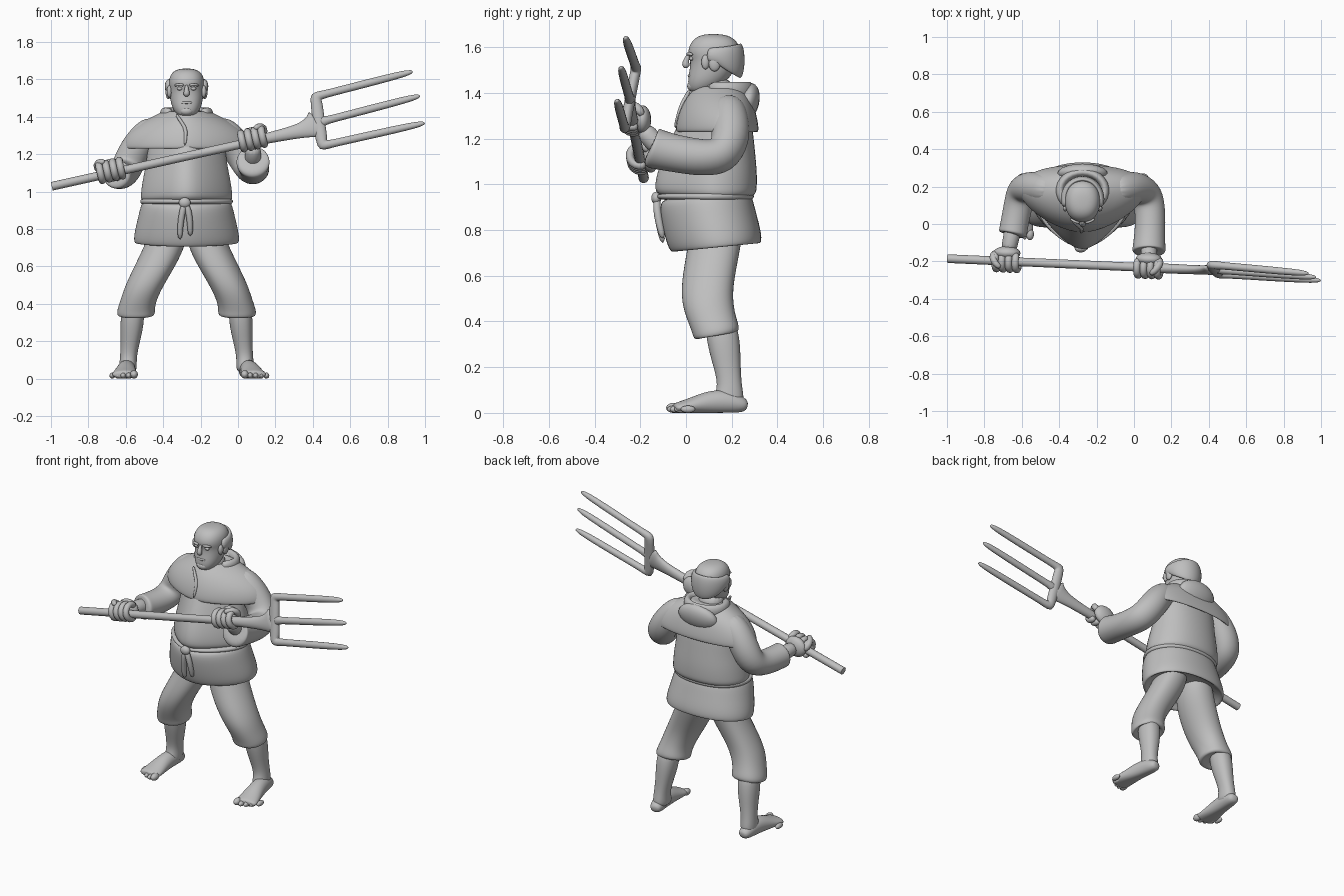
import bpy, bmesh
from math import sin, cos, pi, radians
from mathutils import Vector as V, Matrix

if "Cube" in bpy.data.objects:
    bpy.data.objects.remove(bpy.data.objects["Cube"])

MID = -0.275  # body centre line
clay = bpy.data.materials.new("plain_grey")
clay.use_nodes = True
clay.diffuse_color = (0.52, 0.52, 0.52, 1)
clay.node_tree.nodes["Principled BSDF"].inputs["Base Color"].default_value = (0.52, 0.52, 0.52, 1)


def finish(name, bm, levels):
    bmesh.ops.recalc_face_normals(bm, faces=bm.faces[:])
    for f in bm.faces:
        f.smooth = True
    mesh = bpy.data.meshes.new(name)
    bm.to_mesh(mesh)
    bm.free()
    mesh.materials.append(clay)
    ob = bpy.data.objects.new(name, mesh)
    bpy.context.collection.objects.link(ob)
    if levels:
        mod = ob.modifiers.new("smooth", "SUBSURF")
        mod.levels = mod.render_levels = levels
    else:
        bpy.ops.object.select_all(action="DESELECT")
        ob.select_set(True)
        bpy.context.view_layer.objects.active = ob
        bpy.ops.object.shade_smooth_by_angle(angle=radians(40))
    return ob


def skin(name, rings, levels, floor=False):
    """Bridge rings of points and cap both ends."""
    bm = bmesh.new()
    loops = [[bm.verts.new((p[0], p[1], max(p[2], 0) if floor else p[2])) for p in r] for r in rings]
    n = len(loops[0])
    for a, b in zip(loops, loops[1:]):
        for i in range(n):
            bm.faces.new((a[i], a[(i + 1) % n], b[(i + 1) % n], b[i]))
    bm.faces.new(loops[0])
    bm.faces.new(loops[-1])
    return finish(name, bm, levels)


def stack(name, rows, keel=0, mix=0.5, tilt=0, n=16, levels=2):
    """Horizontal rings: z, centre x, half width, front y, back y."""
    rings = []
    for z, cx, rx, yf, yb in rows:
        cy, ring = yf + mix * (yb - yf), []
        for i in range(n):
            c, s = cos(2 * pi * i / n), sin(2 * pi * i / n)
            x = cx + rx * (1 if c > 0 else -1) * abs(c) ** 0.85
            front = (1 - keel) * -s + keel * (1 - abs(c))
            y = cy + (yb - cy) * s if s >= 0 else cy - (cy - yf) * front
            ring.append((x, y, z + tilt * (y - cy)))
        rings.append(ring)
    return skin(name, rings, levels)


def tube(name, pts, up=(0, 0, 1), n=12, levels=1, floor=False):
    """Sweep: x, y, z, radius along up, optional radius across."""
    pos, rings = [V(p[:3]) for p in pts], []
    for i, p in enumerate(pts):
        t = (pos[min(i + 1, len(pos) - 1)] - pos[max(i - 1, 0)]).normalized()
        b = V(up)
        b = (b - t * b.dot(t)).normalized()
        a = t.cross(b)
        rings.append([pos[i] + b * p[3] * cos(2 * pi * k / n) + a * p[-1] * sin(2 * pi * k / n)
                      for k in range(n)])
    return skin(name, rings, levels, floor)


def blob(name, loc, size, rot=None):
    bm = bmesh.new()
    m = Matrix.Translation(loc) @ (rot or Matrix()) @ Matrix.Diagonal((*size, 1))
    bmesh.ops.create_uvsphere(bm, u_segments=20, v_segments=12, radius=1, matrix=m)
    return finish(name, bm, 0)


# Tunic, skirt and belt
stack("tunic", [(.93, MID, .22, -.08, .27), (.955, MID, .25, -.15, .31), (.985, MID, .25, -.165, .315),
                (1.06, MID, .24, -.15, .315), (1.15, MID, .22, -.11, .305), (1.25, MID, .21, -.06, .295),
                (1.36, MID, .18, 0, .27), (1.42, MID, .09, .04, .22)], keel=.65, mix=.6)
stack("tunic_skirt", [(.96, MID, .22, -.09, .26), (.945, MID, .245, -.13, .29), (.86, MID, .265, -.12, .31),
                      (.77, MID, .287, -.10, .335), (.725, MID, .287, -.08, .335), (.722, MID, .27, -.06, .32),
                      (.78, MID, .22, -.02, .28)], keel=.3, mix=.55, tilt=.1)
stack("rope_belt", [(.93, MID, .235, -.1, .28), (.935, MID, .252, -.145, .3), (.957, MID, .255, -.15, .305),
                    (.965, MID, .235, -.1, .28)], keel=.45, mix=.57)
for i, (dx, end) in enumerate([(-.035, .74), (.02, .76)]):
    tube(f"belt_strand_{i}", [(MID - .01, -.125, .945, .016), (MID + dx * .6, -.13, .9, .018),
                              (MID + dx, -.115, .82, .017), (MID + dx, -.1, end, .013)], up=(0, 1, 0))
blob("belt_knot", (MID - .01, -.13, .94), (.032, .022, .028))

# Shoulder cape, front seam and hood
stack("shoulder_cape", [(1.33, MID, .2, .02, .26), (1.24, MID, .32, -.03, .3), (1.222, MID, .345, -.06, .318),
                        (1.25, MID, .352, -.065, .322), (1.31, MID, .325, -.05, .31), (1.37, MID, .25, -.02, .29),
                        (1.41, MID, .165, .015, .26), (1.435, MID, .115, .045, .23), (1.42, MID, .08, .07, .2)],
      keel=.45, mix=.66)
tube("cape_seam", [(MID - .06, .02, 1.42, .01), (MID - .02, -.012, 1.36, .01), (MID, -.025, 1.33, .012),
                   (MID - .01, -.05, 1.24, .008)], up=(1, 0, 0), n=8)
tube("hood_roll", [(MID + .125 * cos(a), .18 + .1 * sin(a), 1.415 - .01 * sin(a), .035 + .01 * sin(a), .025)
                   for a in [radians(d) for d in range(-50, 231, 28)]])
blob("hood_drape", (MID, .27, 1.36), (.135, .05, .085), Matrix.Rotation(-.25, 4, "X"))

# Head, neck and face
stack("head", [(1.402, MID, .03, .03, .09), (1.412, MID, .055, .012, .13), (1.45, MID, .08, .005, .18),
               (1.5, MID, .09, .014, .215), (1.545, MID, .094, .018, .23), (1.575, MID, .097, .004, .235),
               (1.615, MID, .094, .014, .235), (1.648, MID, .068, .045, .2), (1.658, MID, .025, .09, .15)])
stack("neck", [(1.34, MID, .085, .05, .22), (1.4, MID, .078, .055, .21), (1.47, MID, .075, .06, .2)])
tube("hair_fringe", [(MID + .1 * cos(a), .135 + .105 * sin(a), 1.565 - .025 * max(sin(a), 0),
                      .035 + .045 * max(sin(a), 0), .02) for a in [radians(d) for d in range(-25, 206, 23)]],
     levels=2)
tube("nose", [(MID, .012, 1.572, .008), (MID, .002, 1.545, .012), (MID, -.004, 1.525, .019),
              (MID, .008, 1.51, .014)], up=(0, 1, 0))
tube("mouth", [(MID + x, .012 + abs(x) * .3, 1.475, .007) for x in (-.03, -.015, 0, .015, .03)], n=8)
blob("chin", (MID, .03, 1.43), (.036, .025, .024))
for side, s in (("right", -1), ("left", 1)):
    blob(f"{side}_eye", (MID + s * .037, .024, 1.55), (.015, .01, .009))
    tube(f"{side}_brow", [(MID + s * .012, .008, 1.567, .008), (MID + s * .04, .01, 1.574, .009),
                          (MID + s * .068, .03, 1.566, .007)], n=8)
    blob(f"{side}_ear", (MID + s * .098, .125, 1.53), (.014, .026, .036))
    blob(f"{side}_sideburn", (MID + s * .092, .085, 1.535), (.014, .018, .032))

# Breeches, shins, feet and toes
for side, s in (("right", 1), ("left", -1)):
    def flip(rows):
        return [(z, MID + s * (x - MID), *r) for z, x, *r in rows]

    stack(f"{side}_breeches", flip([
        (.84, -.36, .09, .02, .26), (.72, -.385, .112, 0, .245), (.6, -.445, .11, -.022, .22),
        (.5, -.5, .104, -.022, .205), (.42, -.532, .097, .005, .215), (.37, -.545, .102, .025, .232),
        (.345, -.545, .104, .03, .235), (.332, -.55, .09, .05, .22), (.36, -.555, .06, .09, .2)]), tilt=.18)
    stack(f"{side}_shin", flip([
        (.42, -.56, .06, .08, .22), (.3, -.565, .066, .09, .24), (.2, -.575, .052, .12, .24),
        (.12, -.586, .045, .14, .245), (.07, -.588, .048, .12, .255), (.03, -.588, .045, .12, .25)]))
    heel = MID + s * -.313
    toe = heel + s * (-.02 if s > 0 else -.05)
    path = [(.27, .03, .02, .025), (.245, .035, .038, .042), (.18, .05, .055, .048), (.1, .045, .055, .052),
            (.02, .03, .036, .065), (-.035, .022, .026, .072), (-.055, .02, .02, .06)]
    tube(f"{side}_foot", [(heel + (toe - heel) * (.27 - y) / .33, y, z, h, w) for y, z, h, w in path],
         levels=2, floor=True)
    for i in range(5):
        r = .022 if i == 0 else .016
        blob(f"{side}_toe_{i}", (toe + s * (.052 - .029 * i), -.055 + .004 * i * i, r), (r * .95, .032, r))

# Sleeves and wrists
tube("right_sleeve", [(-.42, .18, 1.36, .07), (-.5, .19, 1.3, .085), (-.57, .2, 1.19, .088), (-.6, .18, 1.11, .085),
                      (-.622, .09, 1.085, .078), (-.645, -.03, 1.09, .076), (-.648, -.055, 1.092, .08),
                      (-.65, -.06, 1.093, .05)], up=(1, 0, 0), n=16, levels=2)
tube("right_wrist", [(-.64, .02, 1.09, .05), (-.655, -.07, 1.1, .045), (-.675, -.16, 1.11, .045)])
tube("left_sleeve", [(-.13, .18, 1.36, .07), (-.05, .19, 1.3, .085), (.02, .2, 1.2, .09), (.07, .16, 1.12, .09),
                     (.088, .07, 1.115, .083), (.085, -.05, 1.135, .083), (.08, -.13, 1.155, .09),
                     (.08, -.15, 1.16, .092), (.08, -.155, 1.163, .06)], up=(1, 0, 0), n=16, levels=2)
tube("left_wrist", [(.08, -.08, 1.14, .05), (.08, -.15, 1.19, .045), (.08, -.19, 1.25, .045)])


# Fork handle
def on_pole(x):
    return V((x, -.23 - .045 * x, 1.25 + .223 * x))


axis = (on_pole(1) - on_pole(0)).normalized()
fwd = (V((0, -1, 0)) + axis * axis.y).normalized()
rise = fwd.cross(axis)
if rise.z < 0:
    rise = -rise
tube("fork_handle", [(*on_pole(-.995), .023), (*on_pole(.3), .023)], n=16, levels=0)

# Gripping hands
turn = Matrix((axis, fwd, rise)).transposed().to_4x4()
for side, x, s in (("right", -.68, -1), ("left", .078, 1)):
    grip = on_pole(x) + V((0, 0, .015))
    blob(f"{side}_palm", grip - fwd * .045, (.072, .036, .062), turn)
    for i in range(4):
        c = grip + axis * (i - 1.5) * .037
        arc = [radians(a) for a in range(155, -126, -40)]
        tube(f"{side}_finger_{i}", [(*(c + (fwd * cos(a) + rise * sin(a)) * .048), .021) for a in arc],
             up=axis, n=8)
    thumb = [(-.06, -.05, 0, .022), (-.075, -.02, .05, .022), (-.045, .02, .06, .019), (-.02, .035, .05, .014)]
    tube(f"{side}_thumb", [(*(grip - axis * s * a + fwd * f + rise * u), r) for a, f, u, r in thumb],
         up=(.3, .2, 1), n=8)

# Fork head: flared socket, outer prongs as one bent bar, middle prong
top, mid, low = V((.415, -.218, 1.508)), V((.432, -.245, 1.37)), V((.452, -.268, 1.245))
top_tip, mid_tip, low_tip = V((.935, -.265, 1.642)), V((.975, -.285, 1.512)), V((1.0, -.302, 1.367))
normal = axis.cross(top - low).normalized()
tube("fork_socket", [(*on_pole(.06), .022, .022), (*on_pole(.12), .027, .028), (*on_pole(.24), .026, .033),
                     (*on_pole(.34), .024, .04), (*on_pole(.39).lerp(mid, .4), .024, .065),
                     (*mid, .022, .1)], up=normal, n=16)


def prong(a, b):
    return [(*a.lerp(b, f), r * .95, r) for f, r in
            ((.06, .024), (.12, .021), (.5, .022), (.85, .02), (.96, .015), (1, .006))]


outer = prong(top, top_tip)[::-1] + [(*top, .024, .036), (*top.lerp(low, .12), .024, .034),
                                     (*mid, .024, .034), (*top.lerp(low, .88), .024, .034),
                                     (*low, .024, .036)] + prong(low, low_tip)
tube("fork_outer_prongs", outer, up=normal)
tube("fork_middle_prong", [(*mid, .022, .04)] + prong(mid, mid_tip), up=normal)
